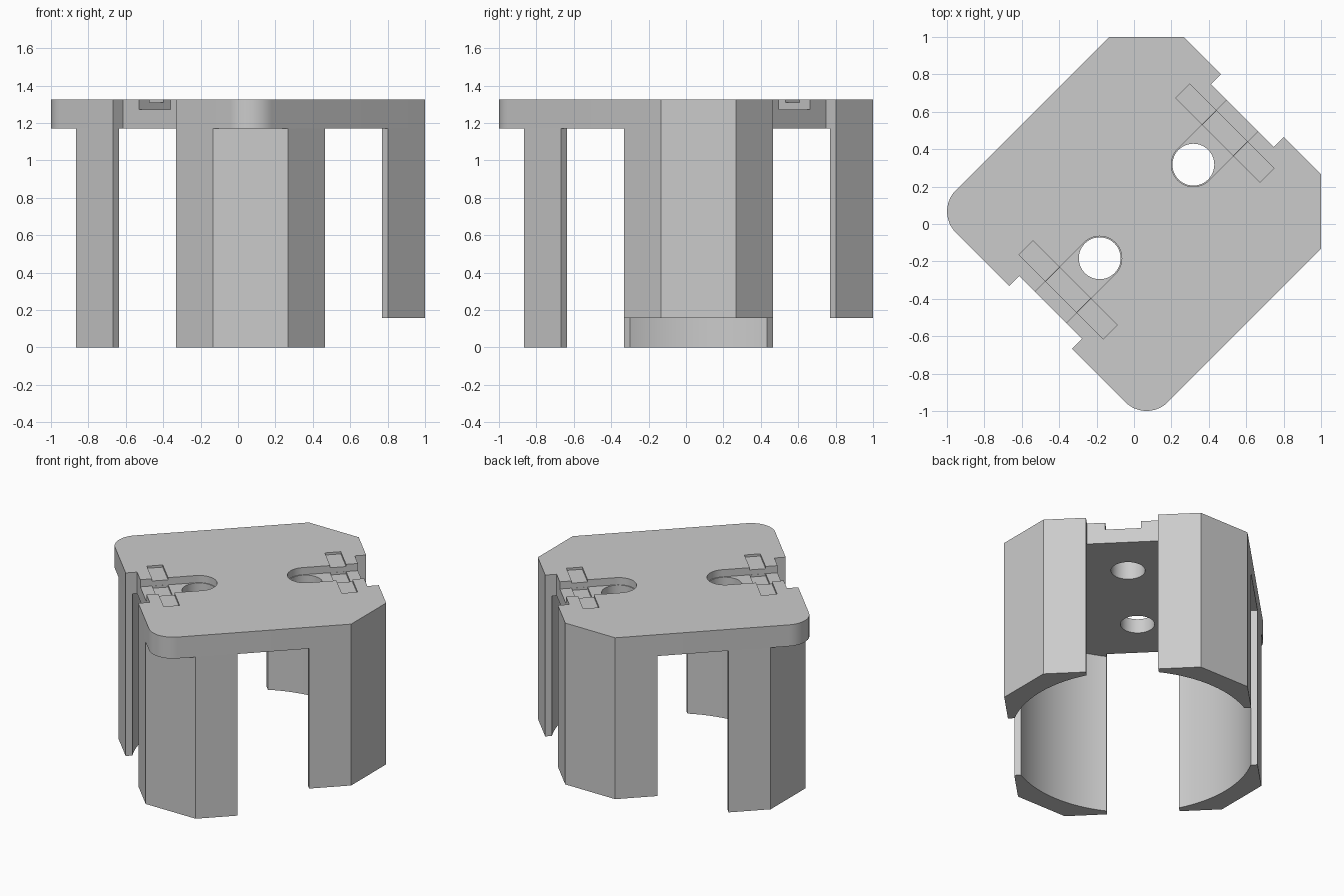
import bpy, bmesh
from math import pi, sin, cos, atan2, sqrt, radians
from mathutils import Matrix

if "Cube" in bpy.data.objects:
    bpy.data.objects.remove(bpy.data.objects["Cube"], do_unlink=True)

# Main dimensions, in a frame turned 45 degrees about the body axis
HALF = 0.801        # half side of the square plate
CHAMFER = 0.283     # corner cut
ROUND = 0.16        # radius of the two rounded corners
GAP = 0.238         # half width of the gaps between legs
NOTCH = 0.725       # distance of the notch floor from the axis
BORE = 0.793        # inner radius of the legs
PLATE_Z, TOP_Z = 1.17, 1.325
HOLE_U, HOLE_R, CHANNEL_R = 0.354, 0.112, 0.118
PLACE = Matrix.Translation((0.067, 0.067, 0)) @ Matrix.Rotation(pi / 4, 4, "Z")

grey = bpy.data.materials.new("grey plastic")
grey.use_nodes = True
colour = (0.6, 0.6, 0.6, 1)
grey.diffuse_color = colour
grey.node_tree.nodes["Principled BSDF"].inputs["Base Color"].default_value = colour


def prism(name, outline, z0, z1):
    """Extrude a flat outline from z0 to z1."""
    bm = bmesh.new()
    face = bm.faces.new([bm.verts.new((u, v, z0)) for u, v in outline])
    grown = bmesh.ops.extrude_face_region(bm, geom=[face])
    tops = [g for g in grown["geom"] if isinstance(g, bmesh.types.BMVert)]
    bmesh.ops.translate(bm, verts=tops, vec=(0, 0, z1 - z0))
    bmesh.ops.recalc_face_normals(bm, faces=bm.faces)
    mesh = bpy.data.meshes.new(name)
    bm.to_mesh(mesh)
    bm.free()
    mesh.materials.append(grey)
    obj = bpy.data.objects.new(name, mesh)
    bpy.context.collection.objects.link(obj)
    obj.matrix_world = PLACE
    return obj


def arc(cu, cv, r, a0, a1, steps):
    angles = [a0 + (a1 - a0) * i / steps for i in range(steps + 1)]
    return [(cu + r * cos(a), cv + r * sin(a)) for a in angles]


def box(u0, u1, half_v):
    return [(u0, -half_v), (u1, -half_v), (u1, half_v), (u0, half_v)]


def cut(target, outline, z0, z1):
    cutter = prism("cutter", outline, z0, z1)
    cutter.hide_render = True
    bpy.context.view_layer.update()
    mod = target.modifiers.new("cut", "BOOLEAN")
    mod.operation, mod.solver, mod.object = "DIFFERENCE", "EXACT", cutter
    bpy.context.view_layer.objects.active = target
    bpy.ops.object.modifier_apply(modifier=mod.name)
    bpy.data.objects.remove(cutter, do_unlink=True)


# Top plate: two chamfered corners, two rounded corners, two edge notches
inner = HALF - ROUND
flat = HALF - CHAMFER
lower = arc(-inner, -inner, ROUND, -pi, -pi / 2, 12)
lower = [(-NOTCH, -GAP), (-HALF, -GAP)] + lower
lower += [(flat, -HALF), (HALF, -flat), (HALF, -GAP), (NOTCH, -GAP)]
outline = lower + [(u, -v) for u, v in reversed(lower)]
plate = prism("top_plate", outline, PLATE_Z, TOP_Z)

# Screw hole, channel and cross slot at each notch
for side in (-1, 1):
    start = pi / 2 if side > 0 else -pi / 2
    channel = arc(side * HOLE_U, 0, CHANNEL_R, start, start + pi, 24)
    channel += [(side * 0.9, channel[-1][1]), (side * 0.9, channel[0][1])]
    hole = arc(side * HOLE_U, 0, HOLE_R, 0, 2 * pi, 48)[:-1]
    cut(plate, channel, TOP_Z - 0.052, TOP_Z + 0.1)
    cut(plate, hole, PLATE_Z - 0.1, TOP_Z + 0.1)
    cut(plate, box(side * 0.54, side * 0.646, 0.318), TOP_Z - 0.016, TOP_Z + 0.1)
    cut(plate, box(side * 0.54, side * 0.646, CHANNEL_R - 0.001), TOP_Z - 0.068, TOP_Z + 0.1)

# Four chamfered legs with a round bore; one pair is shorter
bore_a = atan2(GAP, sqrt(BORE ** 2 - GAP ** 2))
section = [(GAP, HALF), (flat, HALF), (HALF, flat), (HALF, GAP)]
section += arc(0, 0, BORE, bore_a, pi / 2 - bore_a, 32)
legs = []
for name, su, sv in (("front_leg", -1, -1), ("right_leg", -1, 1),
                     ("left_leg", 1, -1), ("back_leg", 1, 1)):
    foot = 0.157 if su > 0 else 0.0
    legs.append(prism(name, [(su * u, sv * v) for u, v in section], foot, PLATE_Z))

# Smooth the rounded walls, keep the edges sharp
bpy.ops.object.select_all(action="DESELECT")
for obj in legs + [plate]:
    obj.select_set(True)
bpy.context.view_layer.objects.active = plate
bpy.ops.object.shade_smooth_by_angle(angle=radians(25))
